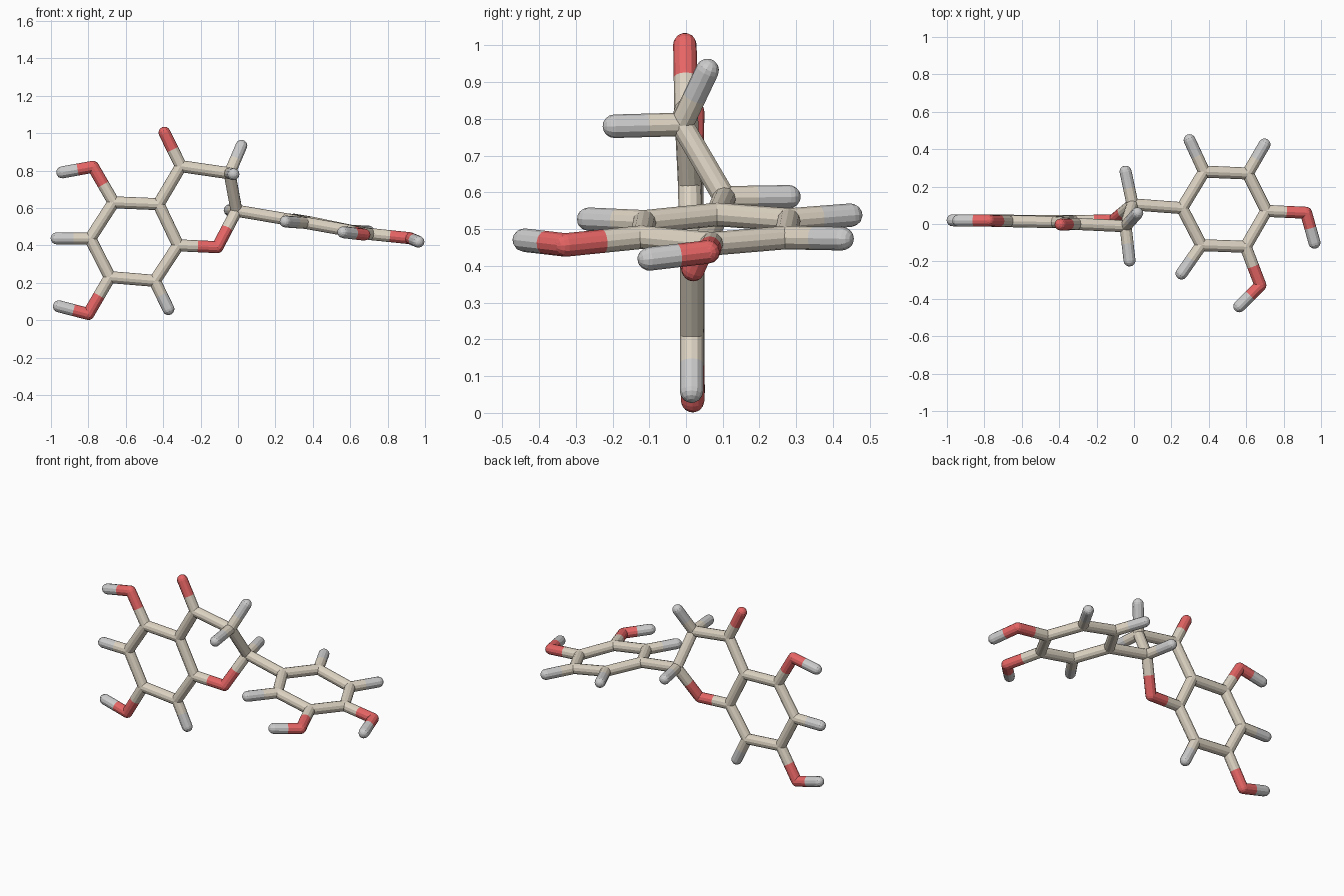
import bpy, bmesh
from mathutils import Vector, Matrix

if "Cube" in bpy.data.objects:
    bpy.data.objects.remove(bpy.data.objects["Cube"])

RADIUS = 0.032
SIDES = 12

# Atom centres; the first letter of each name is the element
ATOMS = {
    # upright fused ring pair
    "C_upper_left": (-0.665, 0.015, 0.63), "C_fused_top": (-0.425, 0.01, 0.62),
    "C_fused_low": (-0.32, 0.015, 0.40), "C_low_right": (-0.445, 0.015, 0.21),
    "C_low_left": (-0.685, 0.018, 0.23), "C_left": (-0.79, 0.018, 0.436),
    "C_carbonyl": (-0.305, 0.0, 0.823), "C_bridge": (-0.045, -0.012, 0.785),
    "C_link": (-0.008, 0.105, 0.585), "O_ring": (-0.11, 0.02, 0.39),
    # its side groups
    "O_carbonyl": (-0.393, -0.003, 1.002), "O_upper": (-0.775, 0.018, 0.82),
    "H_upper": (-0.94, 0.018, 0.79), "O_lower": (-0.80, 0.018, 0.033),
    "H_lower": (-0.958, 0.02, 0.074), "H_left": (-0.97, 0.02, 0.437),
    "H_low_right": (-0.372, 0.015, 0.059), "H_bridge_front": (-0.024, -0.195, 0.78),
    "H_bridge_top": (0.018, 0.058, 0.932), "H_link": (-0.045, 0.28, 0.588),
    # tilted ring
    "C_b1": (0.257, 0.085, 0.54), "C_b2": (0.36, -0.113, 0.52),
    "C_b3": (0.597, -0.122, 0.478), "C_b4": (0.708, 0.07, 0.46),
    "C_b5": (0.608, 0.27, 0.477), "C_b6": (0.375, 0.28, 0.525),
    # its side groups
    "H_b2": (0.254, -0.265, 0.527), "O_b3": (0.676, -0.328, 0.457),
    "H_b3": (0.563, -0.44, 0.47), "O_b4": (0.92, 0.06, 0.438),
    "H_b4": (0.965, -0.1, 0.419), "H_b5": (0.698, 0.425, 0.474),
    "H_b6": (0.297, 0.448, 0.538),
}

# Chains of bonded atoms
CHAINS = [
    "C_upper_left C_fused_top C_fused_low C_low_right C_low_left C_left C_upper_left",
    "C_fused_top C_carbonyl C_bridge C_link O_ring C_fused_low",
    "C_carbonyl O_carbonyl", "C_upper_left O_upper H_upper",
    "C_low_left O_lower H_lower", "C_left H_left", "C_low_right H_low_right",
    "H_bridge_front C_bridge H_bridge_top", "H_link C_link C_b1",
    "C_b1 C_b2 C_b3 C_b4 C_b5 C_b6 C_b1",
    "C_b2 H_b2", "C_b3 O_b3 H_b3", "C_b4 O_b4 H_b4", "C_b5 H_b5", "C_b6 H_b6",
]

ELEMENTS = {
    "C": ("carbon", (0.72, 0.65, 0.54, 1)),
    "O": ("oxygen", (0.80, 0.13, 0.13, 1)),
    "H": ("hydrogen", (0.75, 0.75, 0.75, 1)),
}
MATS = {}
for key, (label, colour) in ELEMENTS.items():
    MATS[key] = bpy.data.materials.new(label)
    MATS[key].diffuse_color = colour

neighbours = {name: [] for name in ATOMS}
for chain in CHAINS:
    names = chain.split()
    for a, b in zip(names, names[1:]):
        neighbours[a].append(b)
        neighbours[b].append(a)


def add_half_stick(bm, start, end):
    """Open tube from an atom centre to the middle of its bond."""
    axis = end - start
    turn = axis.to_track_quat('Z', 'Y').to_matrix().to_4x4()
    bmesh.ops.create_cone(bm, cap_ends=False, segments=SIDES,
                          radius1=RADIUS, radius2=RADIUS, depth=axis.length,
                          matrix=Matrix.Translation((start + end) / 2) @ turn)


# One object per atom: rounded joint plus its half sticks
for name, pos in ATOMS.items():
    centre = Vector(pos)
    bm = bmesh.new()
    first = Vector(ATOMS[neighbours[name][0]]) - centre
    turn = first.to_track_quat('Z', 'Y').to_matrix().to_4x4()
    bmesh.ops.create_uvsphere(bm, u_segments=SIDES, v_segments=8, radius=RADIUS,
                              matrix=Matrix.Translation(centre) @ turn)
    for other in neighbours[name]:
        add_half_stick(bm, centre, (centre + Vector(ATOMS[other])) / 2)
    label = ELEMENTS[name[0]][0] + name[1:]
    mesh = bpy.data.meshes.new(label)
    bm.to_mesh(mesh)
    bm.free()
    mesh.materials.append(MATS[name[0]])
    bpy.context.collection.objects.link(bpy.data.objects.new(label, mesh))

for m in bpy.data.materials:
    if m.users and not m.is_grease_pencil:
        m.use_nodes = True
        m.node_tree.nodes["Principled BSDF"].inputs["Base Color"].default_value = m.diffuse_color
